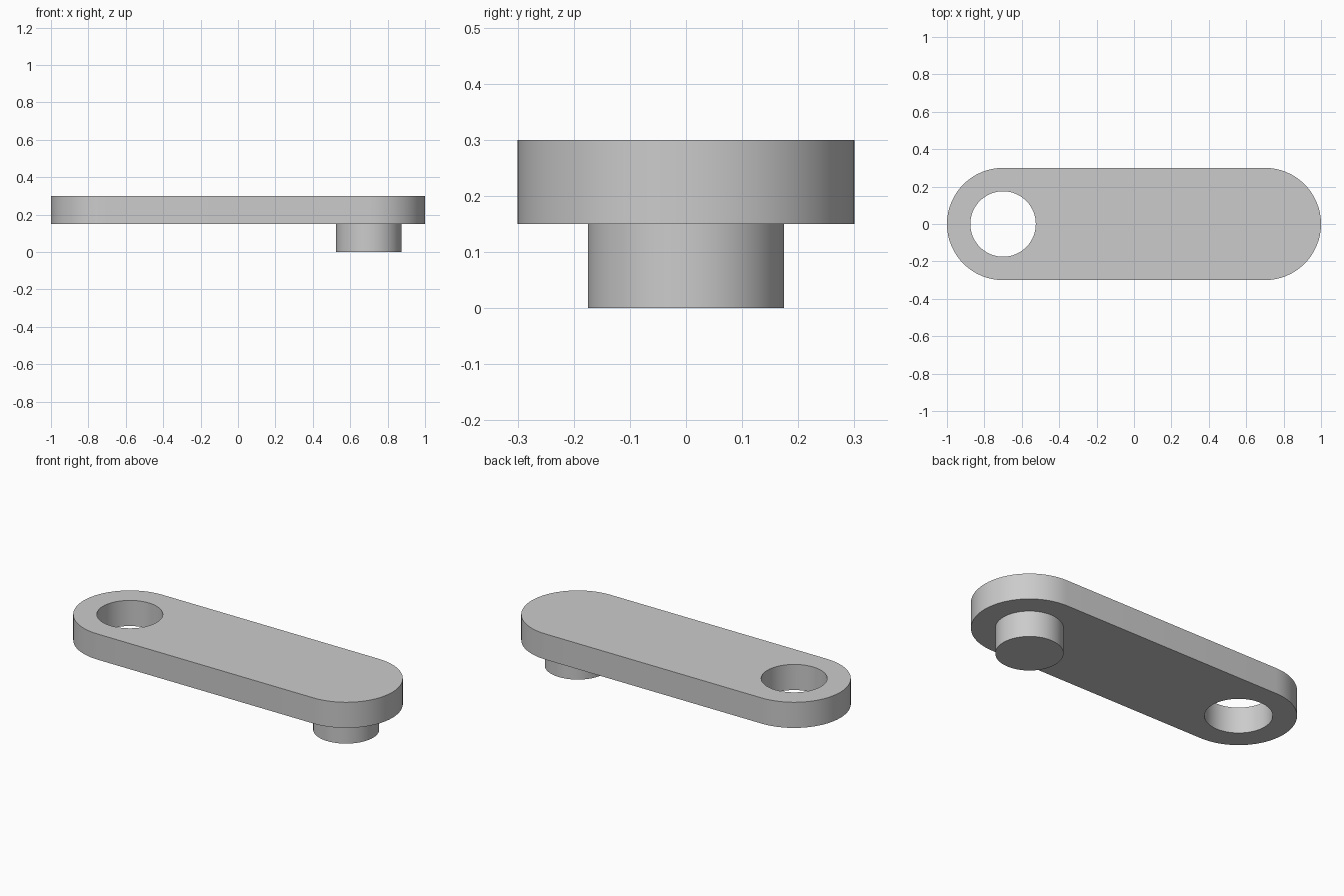
import bpy
import bmesh
from math import cos, sin, pi, radians

cube = bpy.data.objects.get("Cube")
if cube:
    bpy.data.objects.remove(cube, do_unlink=True)

END_X = 0.7        # distance of both end centres from the middle
END_R = 0.3        # radius of the rounded ends
PIN_R = 0.175      # radius of the pin and the hole
PLATE_Z, TOP_Z = 0.15, 0.3
STEPS = 32         # segments per half circle

grey = bpy.data.materials.new("plain grey")
grey.use_nodes = True
colour = (0.6, 0.6, 0.6, 1)
grey.diffuse_color = colour
grey.node_tree.nodes["Principled BSDF"].inputs["Base Color"].default_value = colour


def arc(cx, r, start, sweep, count):
    """Points along an arc around (cx, 0)."""
    angles = [start + sweep * i / count for i in range(count + 1)]
    return [(cx + r * cos(a), r * sin(a)) for a in angles]


def extruded(name, loops, z0, z1):
    """Solid between two heights from closed outlines; inner ones are holes."""
    bm = bmesh.new()
    for loop in loops:
        verts = [bm.verts.new((x, y, z0)) for x, y in loop]
        for i, v in enumerate(verts):
            bm.edges.new((verts[i - 1], v))
    bmesh.ops.triangle_fill(bm, edges=bm.edges[:], use_beauty=True)
    result = bmesh.ops.extrude_face_region(bm, geom=bm.faces[:], use_keep_orig=True)
    top = [g for g in result["geom"] if isinstance(g, bmesh.types.BMVert)]
    bmesh.ops.translate(bm, verts=top, vec=(0, 0, z1 - z0))
    bmesh.ops.recalc_face_normals(bm, faces=bm.faces[:])
    mesh = bpy.data.meshes.new(name)
    bm.to_mesh(mesh)
    bm.free()
    mesh.materials.append(grey)
    obj = bpy.data.objects.new(name, mesh)
    bpy.context.collection.objects.link(obj)
    bpy.ops.object.select_all(action="DESELECT")
    obj.select_set(True)
    bpy.context.view_layer.objects.active = obj
    bpy.ops.object.shade_smooth_by_angle(angle=radians(30))
    return obj


# Flat link plate with rounded ends and a hole through its right end
outline = (arc(END_X, END_R, -pi / 2, pi, STEPS)
           + arc(-END_X, END_R, pi / 2, pi, STEPS))
hole = arc(-END_X, PIN_R, 0, 2 * pi, 2 * STEPS)[:-1]
extruded("link_plate", [outline, hole], PLATE_Z, TOP_Z)

# Round pin under the left end, sunk slightly into the plate
pin = arc(END_X, PIN_R, 0, 2 * pi, 2 * STEPS)[:-1]
extruded("link_pin", [pin], 0, PLATE_Z + 0.01)
